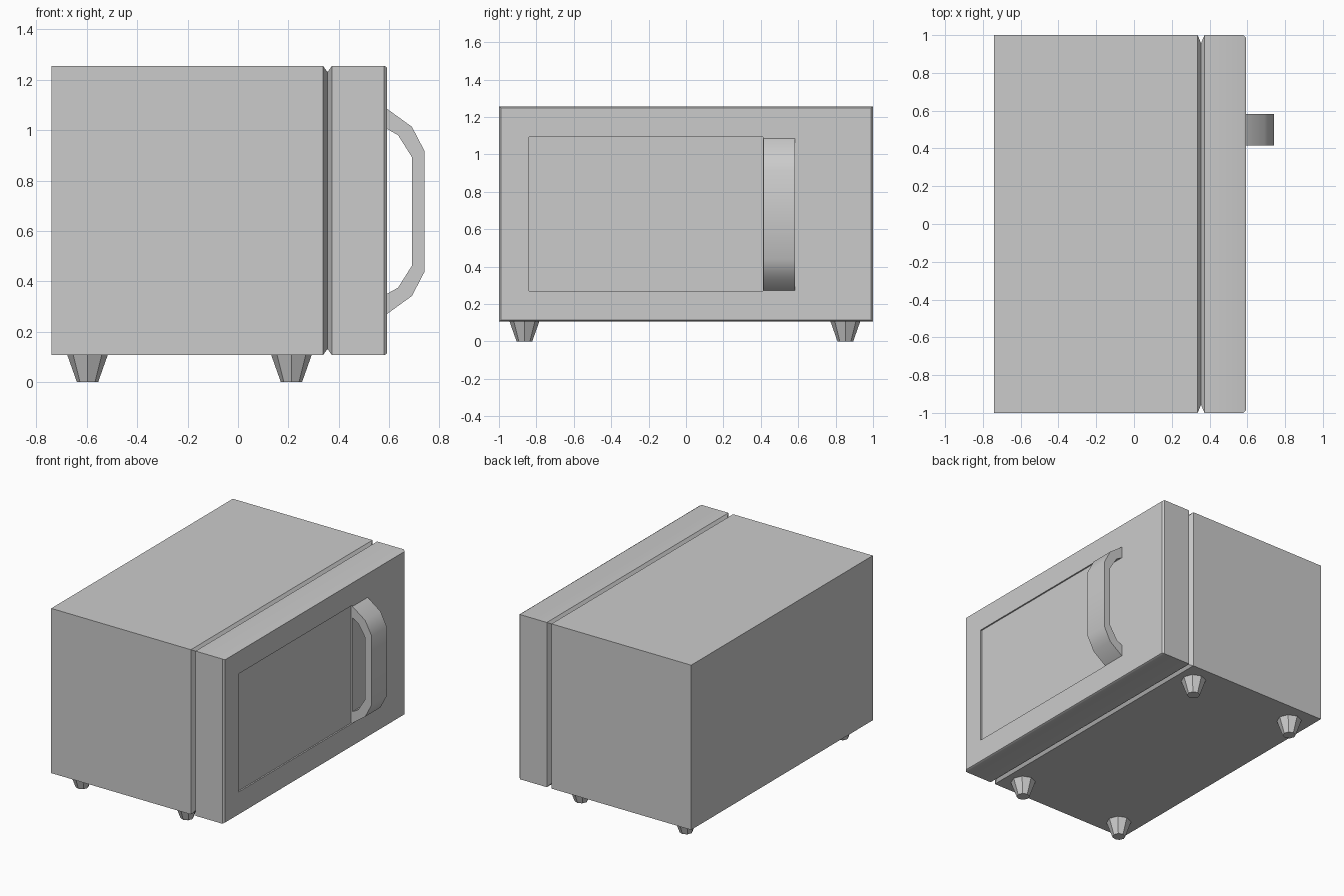
import bpy, bmesh, math

if "Cube" in bpy.data.objects:
    bpy.data.objects.remove(bpy.data.objects["Cube"])

Z_MID, HALF_H = 0.681, 0.574


def finish(name, bm):
    bmesh.ops.recalc_face_normals(bm, faces=bm.faces[:])
    mesh = bpy.data.meshes.new(name)
    bm.to_mesh(mesh)
    bm.free()
    obj = bpy.data.objects.new(name, mesh)
    bpy.context.collection.objects.link(obj)
    bpy.ops.object.select_all(action='DESELECT')
    obj.select_set(True)
    bpy.context.view_layer.objects.active = obj
    bpy.ops.object.shade_smooth_by_angle(angle=math.radians(30))
    return obj


def ring(bm, x, y0, y1, z0, z1):
    corners = ((y0, z0), (y1, z0), (y1, z1), (y0, z1))
    return [bm.verts.new((x, y, z)) for y, z in corners]


def bridge(bm, a, b):
    for i in range(4):
        j = (i + 1) % 4
        bm.faces.new((a[i], a[j], b[j], b[i]))


# Casing and door: rectangular sections along x, with a V groove between them
bm = bmesh.new()
sections = [(-0.74, 1.0), (0.337, 1.0), (0.355, 0.957), (0.373, 1.0),
            (0.58, 1.0), (0.592, 0.988)]
rings = []
for x, s in sections:
    h = HALF_H * s
    rings.append(ring(bm, x, -s, s, Z_MID - h, Z_MID + h))
window = (-0.84, 0.413, 0.27, 1.093)
rings.append(ring(bm, 0.592, *window))    # window opening
rings.append(ring(bm, 0.582, *window))    # shallow window recess
for a, b in zip(rings, rings[1:]):
    bridge(bm, a, b)
bm.faces.new(rings[0])
finish("casing_and_door", bm)

# Window pane at the bottom of the recess
bm = bmesh.new()
bm.faces.new(ring(bm, 0.582, *window))
pane = finish("window_pane", bm)
if pane.data.polygons[0].normal.x < 0:
    pane.data.flip_normals()

# Handle: bent bar profile, extruded across y
outer = [(0.585, 1.089), (0.69, 1.013), (0.74, 0.917)]
inner = [(0.69, 0.893), (0.635, 0.98), (0.585, 1.008)]
mirror_z = lambda pts: [(x, 1.355 - z) for x, z in reversed(pts)]
profile = outer + mirror_z(outer) + mirror_z(inner) + inner
bm = bmesh.new()
face = bm.faces.new([bm.verts.new((x, 0.415, z)) for x, z in profile])
ext = bmesh.ops.extrude_face_region(bm, geom=[face])
bmesh.ops.translate(bm, vec=(0, 0.168, 0),
                    verts=[v for v in ext["geom"] if isinstance(v, bmesh.types.BMVert)])
finish("door_handle", bm)

# Four tapered feet
for x, x_name in ((-0.597, "back"), (0.212, "front")):
    for y, y_name in ((-0.864, "left"), (0.852, "right")):
        bm = bmesh.new()
        bmesh.ops.create_cone(bm, cap_ends=True, segments=8,
                              radius1=0.042, radius2=0.081, depth=0.11)
        bmesh.ops.translate(bm, verts=bm.verts[:], vec=(x, y, 0.055))
        finish(f"{x_name}_{y_name}_foot", bm)
